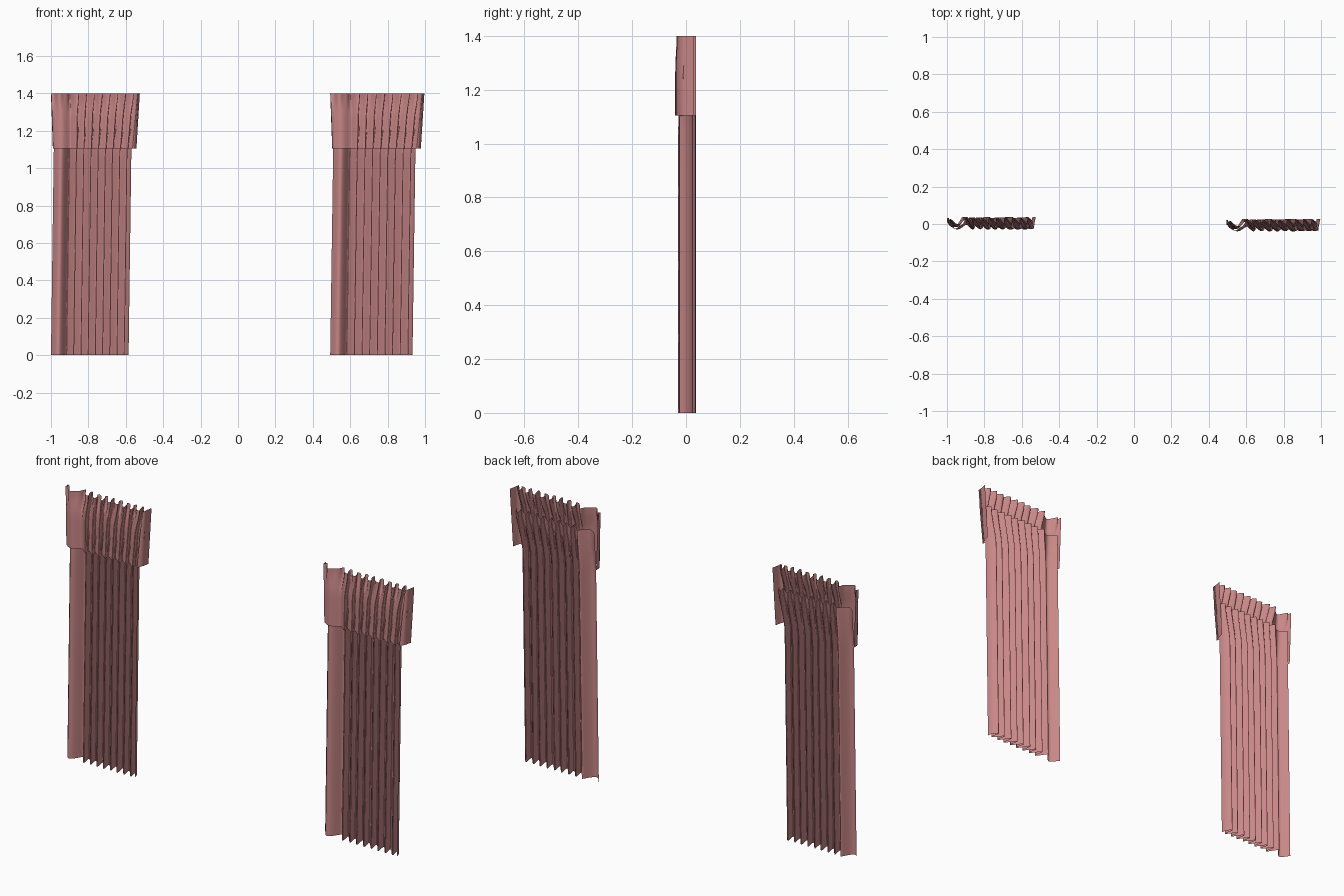
import bpy
import math

if "Cube" in bpy.data.objects:
    bpy.data.objects.remove(bpy.data.objects["Cube"])

cloth = bpy.data.materials.new("dusty rose cloth")
cloth.diffuse_color = (0.58, 0.24, 0.24, 1)
cloth.use_nodes = True
cloth.node_tree.nodes["Principled BSDF"].inputs["Base Color"].default_value = cloth.diffuse_color

WIDE = 0.22          # share of the width taken by the broad first fold
S0, S1 = -0.35, 8.9  # fold phase at the two side edges
STEPS = 150


def lerp(a, b, t):
    return a + (b - a) * t


def smooth(t):
    t = max(0.0, min(1.0, t))
    return t * t * (3 - 2 * t)


def fold(s, lean):
    """Pleat profile: phase -> (x share 0..1, depth -1..1), crests leaning right."""
    pitch = (1 - WIDE) / (S1 - 0.5)
    depth = -math.cos(2 * math.pi * s)
    if s < 0.5:
        x = WIDE * (s - S0) / (0.5 - S0)
    else:
        x = WIDE + pitch * (s - 0.5)
    x -= lean * pitch * depth * smooth((s - 0.2) / 0.5) * smooth((S1 - s) / 0.3)
    return x, depth * (0.93 + 0.07 * math.sin(2.3 * s))


def cloth_sheet(name, rows, location, scale_x):
    """Skin a list of rows of points into an open smooth sheet."""
    n = len(rows[0])
    verts = [p for row in rows for p in row]
    faces = [(j * n + i, j * n + i + 1, (j + 1) * n + i + 1, (j + 1) * n + i)
             for j in range(len(rows) - 1) for i in range(n - 1)]
    mesh = bpy.data.meshes.new(name)
    mesh.from_pydata([(x * scale_x, y, z) for x, y, z in verts], [], faces)
    mesh.materials.append(cloth)
    for p in mesh.polygons:
        p.use_smooth = True
    obj = bpy.data.objects.new(name, mesh)
    obj.location = location
    bpy.context.collection.objects.link(obj)


def panel_rows():
    """Long pleated drape; its top flares out behind the valance."""
    rows = []
    for z in (0, 0.28, 0.55, 0.83, 1.05, 1.1, 1.15, 1.2, 1.25, 1.29):
        k = smooth((z - 1.08) / 0.21)
        left = lerp(0.015 * min(z / 1.1, 1), 0.02, k)
        right = lerp(0.415 + 0.015 * min(z / 1.1, 1), 0.462, k)
        mid, amp = lerp(0.004, 0.012, k), lerp(0.028, 0.02, k)
        row = []
        for i in range(STEPS + 1):
            x, d = fold(lerp(S0, S1, i / STEPS), 0.3)
            row.append((lerp(left, right, x), mid + amp * d, z))
        rows.append(row)
    return rows


def valance_rows():
    """Short gathered overlay, soft at the hem, pinched at the top, ends wrapped back."""
    rows = []
    for j in range(13):
        t = j / 12
        z = lerp(1.105, 1.4, t)
        k = smooth((t - 0.55) / 0.45)
        left, right = lerp(0.018, 0.012, t), lerp(0.437, 0.465, t)
        mid, amp = lerp(-0.022, -0.003, k), lerp(0.013, 0.027, k)
        row = [(lerp(0.010, 0.0, t), 0.026, z), (lerp(0.011, 0.002, t), 0.0, z)]
        for i in range(STEPS + 1):
            s = lerp(S0, S1, i / STEPS)
            x, d = fold(s, lerp(0.2, 0.38, k))
            pinch = 0.25 * k * math.sin(4 * math.pi * s + 1.3 * math.sin(1.7 * s))
            row.append((lerp(left, right, x),
                        mid + amp * max(-1.0, min(1.0, d + pinch)), z))
        row += [(lerp(0.45, 0.468, t), 0.0, z), (lerp(0.457, 0.475, t), 0.033, z)]
        rows.append(row)
    return rows


# Two matching curtains, the right one slightly wider
for side, x, y, sx in (("left", -1.0, 0.005, 1.0), ("right", 0.493, -0.005, 1.06)):
    cloth_sheet(side + "_curtain_panel", panel_rows(), (x, y, 0), sx)
    cloth_sheet(side + "_curtain_valance", valance_rows(), (x, y, 0), sx)
